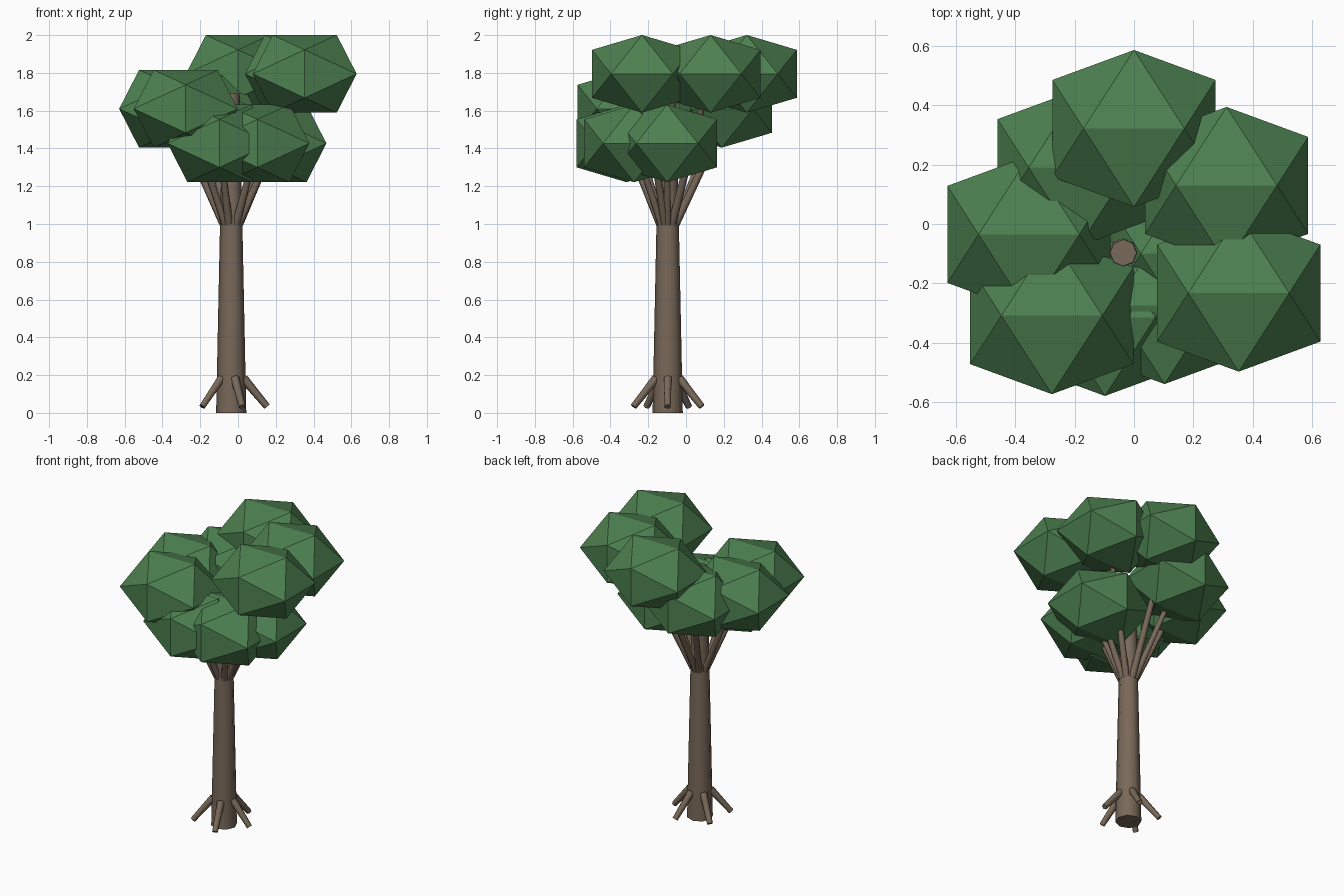
import bpy, bmesh, math
from mathutils import Vector

if "Cube" in bpy.data.objects:
    bpy.data.objects.remove(bpy.data.objects["Cube"])


def material(name, rgb):
    m = bpy.data.materials.new(name)
    m.diffuse_color = (*rgb, 1)
    m.use_nodes = True
    m.node_tree.nodes["Principled BSDF"].inputs["Base Color"].default_value = m.diffuse_color
    return m


bark = material("bark", (0.19, 0.14, 0.10))
leaf = material("leaf", (0.074, 0.216, 0.08))


def limb(name, start, end, r1, r2, sides):
    """Tapered rod between two points."""
    a, b = Vector(start), Vector(end)
    d = b - a
    bpy.ops.mesh.primitive_cone_add(vertices=sides, radius1=r1, radius2=r2,
                                    depth=d.length, location=(a + b) / 2,
                                    rotation=d.to_track_quat('Z', 'Y').to_euler())
    ob = bpy.context.object
    ob.name = name
    ob.data.materials.append(bark)
    bpy.ops.object.shade_smooth_by_angle(angle=math.radians(62))
    return ob


def leaf_clump(name, centre):
    """Slightly flattened icosahedron with an edge along x on top."""
    bm = bmesh.new()
    t = (1 + math.sqrt(5)) / 2
    for p in (-1, 1):
        for q in (-t, t):
            for v in ((p, 0, q), (0, q, p), (q, p, 0)):
                bm.verts.new(v)
    bmesh.ops.convex_hull(bm, input=bm.verts[:])
    bmesh.ops.scale(bm, vec=(0.17, 0.1635, 0.127), verts=bm.verts[:])
    bmesh.ops.recalc_face_normals(bm, faces=bm.faces[:])
    mesh = bpy.data.meshes.new(name)
    bm.to_mesh(mesh)
    bm.free()
    mesh.materials.append(leaf)
    ob = bpy.data.objects.new(name, mesh)
    ob.location = centre
    bpy.context.collection.objects.link(ob)


CX, CY = -0.036, -0.097

# Trunk, running up into the crown
limb("trunk", (CX, CY, 0), (CX, CY, 1.69), 0.08, 0.045, 8)

# Five roots
for i in range(5):
    a = i * math.tau / 5
    c, s = math.cos(a), math.sin(a)
    limb(f"root_{i + 1}", (CX + 0.065 * c, CY + 0.065 * s, 0.183),
         (CX + 0.19 * c, CY + 0.19 * s, 0.033), 0.024, 0.018, 6)

# Leaf clumps in three tiers, each carried by a branch
tiers = {
    1.427: [(-0.098, -0.315), (0.103, -0.275), (0.193, -0.10)],
    1.61: [(-0.185, 0.19), (-0.354, -0.035), (-0.277, -0.309)],
    1.795: [(0.353, -0.233), (0.312, 0.13), (0.0, 0.322)],
}
n = 0
for z, spots in tiers.items():
    for x, y in spots:
        n += 1
        leaf_clump(f"leaf_clump_{n}", (x, y, z))
        out = Vector((x - CX, y - CY)).normalized() * 0.042
        limb(f"branch_{n}", (CX + out.x, CY + out.y, 1.0), (x, y, z),
             0.022, 0.015, 6)
